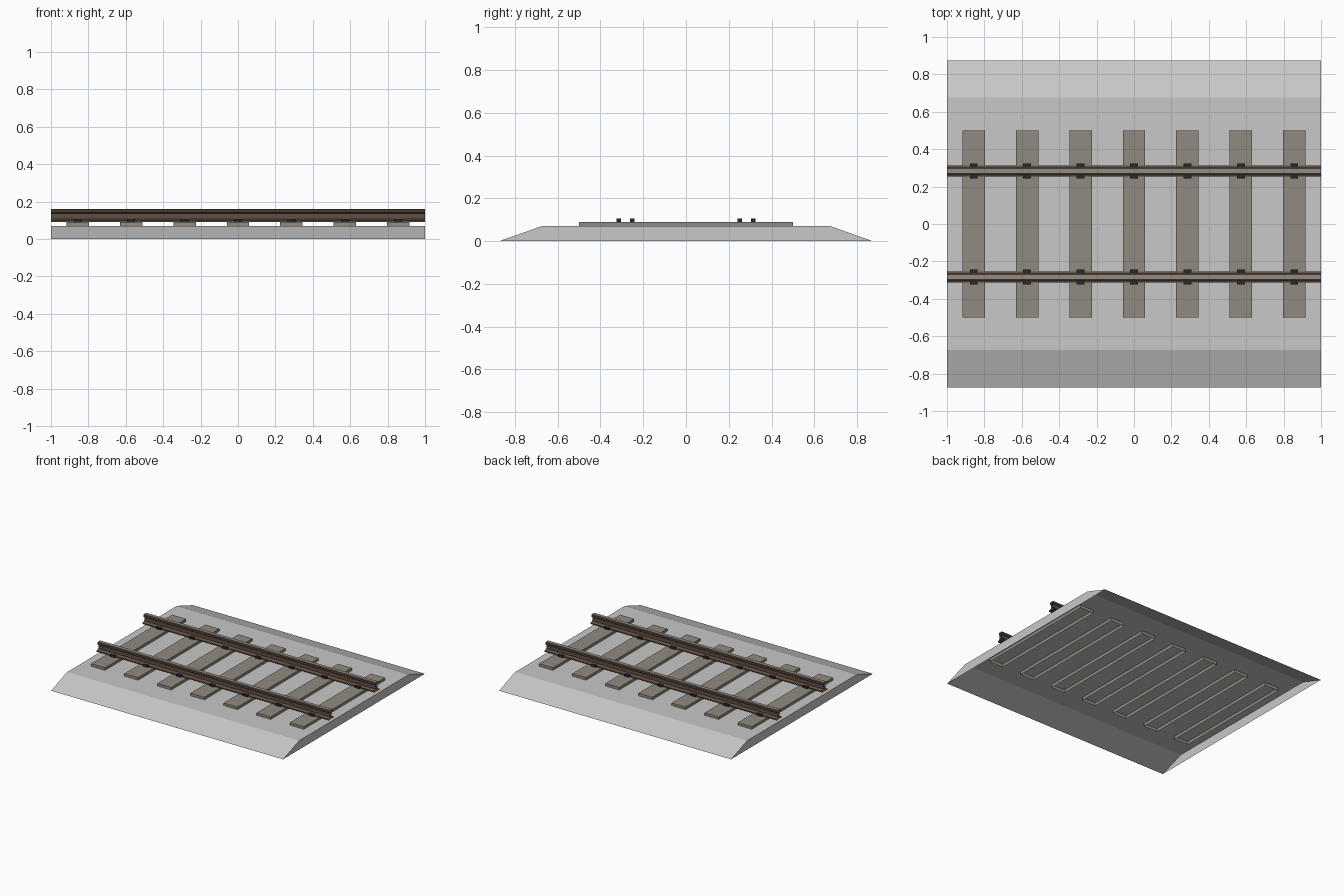
import bpy
import bmesh

cube = bpy.data.objects.get("Cube")
if cube:
    bpy.data.objects.remove(cube, do_unlink=True)


def material(name, r, g, b):
    m = bpy.data.materials.new(name)
    m.use_nodes = True
    m.diffuse_color = (r, g, b, 1)
    m.node_tree.nodes["Principled BSDF"].inputs["Base Color"].default_value = (r, g, b, 1)
    return m


GRAVEL = material("gravel grey", 0.58, 0.58, 0.58)
WOOD = material("weathered wood", 0.28, 0.26, 0.22)
RUST = material("rusty brown", 0.115, 0.077, 0.055)
STEEL = material("worn steel", 0.29, 0.26, 0.22)
IRON = material("dark iron", 0.02, 0.02, 0.032)

LENGTH = 2.0
SLEEPERS = 7
RAIL_Y = 0.283
SPACING = LENGTH / SLEEPERS
SLEEPER_TOP = 0.09


def finish(name, bm, *mats):
    mesh = bpy.data.meshes.new(name)
    bm.to_mesh(mesh)
    bm.free()
    for m in mats:
        mesh.materials.append(m)
    obj = bpy.data.objects.new(name, mesh)
    bpy.context.collection.objects.link(obj)
    return obj


def extrude_profile(profile, caps=False):
    """Sweep a closed (y, z) outline along the full track length."""
    bm = bmesh.new()
    ends = [[bm.verts.new((x, y, z)) for y, z in profile]
            for x in (-LENGTH / 2, LENGTH / 2)]
    n = len(profile)
    for i in range(n):
        j = (i + 1) % n
        bm.faces.new((ends[0][i], ends[0][j], ends[1][j], ends[1][i]))
    if caps:
        for ring in ends:
            bm.faces.new(ring)
    bmesh.ops.recalc_face_normals(bm, faces=bm.faces)
    return bm


def box(name, x, y, z, mat, open_bottom=False):
    """Box between (low, high) limits on each axis."""
    bm = bmesh.new()
    bmesh.ops.create_cube(bm, size=1)
    for v in bm.verts:
        v.co = [lim[c > 0] for lim, c in zip((x, y, z), v.co)]
    if open_bottom:
        bm.normal_update()
        under = [f for f in bm.faces if f.normal.z < -0.5]
        bmesh.ops.delete(bm, geom=under, context='FACES')
    return finish(name, bm, mat)


# Gravel bed: sloped shoulders, closed ends, hollow underneath
bed = extrude_profile([(-0.873, 0), (-0.675, 0.07), (0.675, 0.07), (0.873, 0)], caps=True)
under = [f for f in bed.faces if f.normal.z < -0.99]
bmesh.ops.delete(bed, geom=under, context='FACES')
finish("gravel_bed", bed, GRAVEL)

# Rails: foot, web and head, with a bright running surface
half = [(0.03, 0.09), (0.03, 0.098), (0.009, 0.108), (0.009, 0.136),
        (0.019, 0.143), (0.019, 0.156), (0.014, 0.161)]
for side, label in ((1, "back"), (-1, "front")):
    outline = half + [(-y, z) for y, z in reversed(half)]
    rail = extrude_profile([(y + side * RAIL_Y, z) for y, z in outline])
    for f in rail.faces:
        f.material_index = int(f.normal.z > 0.95 and f.calc_center_median().z > 0.15)
    finish(label + "_rail", rail, RUST, STEEL)

# Sleepers sunk into the bed, each with four pairs of rail clips
for i in range(SLEEPERS):
    x = (i - (SLEEPERS - 1) / 2) * SPACING
    box(f"sleeper_{i + 1}", (x - 0.06, x + 0.06), (-0.5, 0.5),
        (0.045, SLEEPER_TOP), WOOD, open_bottom=True)
    for side in (-1, 1):
        for edge in (-1, 1):
            y = side * RAIL_Y + edge * 0.031
            box(f"rail_clip_{i + 1}", (x - 0.021, x + 0.021), (y - 0.01, y + 0.01),
                (SLEEPER_TOP, 0.106), IRON)
